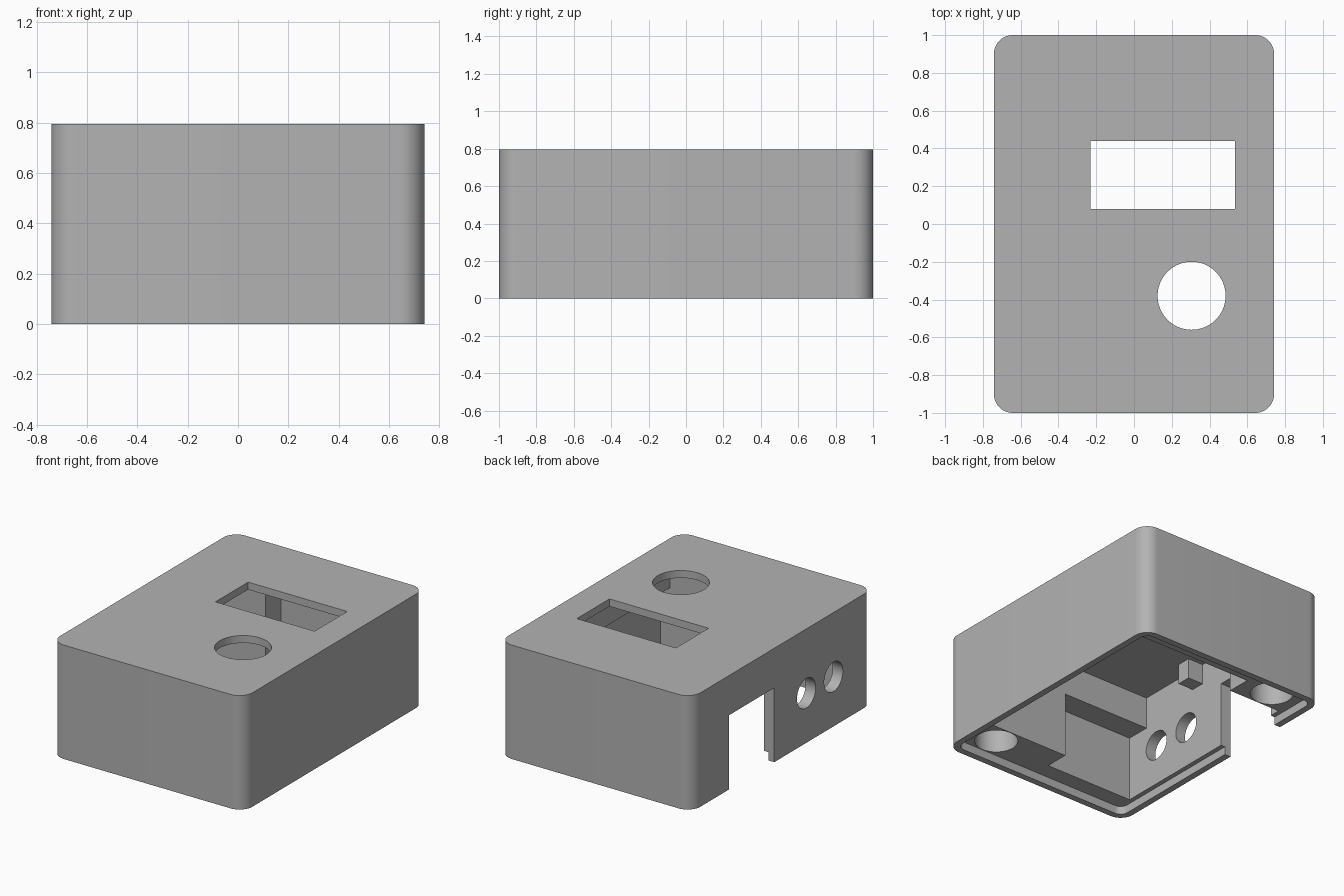
import bpy
import bmesh
from mathutils import Matrix, Vector

if "Cube" in bpy.data.objects:
    bpy.data.objects.remove(bpy.data.objects["Cube"])

grey = bpy.data.materials.new("light grey plastic")
grey.use_nodes = True
colour = (0.45, 0.45, 0.45, 1)
grey.diffuse_color = colour
grey.node_tree.nodes["Principled BSDF"].inputs["Base Color"].default_value = colour


def make_object(name, bm):
    bmesh.ops.recalc_face_normals(bm, faces=bm.faces)
    mesh = bpy.data.meshes.new(name)
    bm.to_mesh(mesh)
    bm.free()
    mesh.materials.append(grey)
    obj = bpy.data.objects.new(name, mesh)
    bpy.context.collection.objects.link(obj)
    return obj


def box(name, low, high, radius=0):
    """Box between two corners, with optional rounded upright edges."""
    bm = bmesh.new()
    low, high = Vector(low), Vector(high)
    size = high - low
    bmesh.ops.create_cube(bm, size=1, matrix=Matrix.Translation((low + high) / 2)
                          @ Matrix.Diagonal((*size, 1)))
    if radius:
        upright = [e for e in bm.edges
                   if abs(e.verts[0].co.z - e.verts[1].co.z) > size.z / 2]
        bmesh.ops.bevel(bm, geom=upright, offset=radius, offset_type='OFFSET',
                        segments=12, profile=0.5, affect='EDGES')
    return make_object(name, bm)


def cylinder(name, centre, radius, depth, axis='Z'):
    bm = bmesh.new()
    turn = Matrix.Rotation(1.570796, 4, 'Y') if axis == 'X' else Matrix.Identity(4)
    bmesh.ops.create_cone(bm, cap_ends=True, segments=64, radius1=radius,
                          radius2=radius, depth=depth,
                          matrix=Matrix.Translation(centre) @ turn)
    return make_object(name, bm)


def cut(target, cutter):
    cutter.hide_render = True
    mod = target.modifiers.new("cut", 'BOOLEAN')
    mod.operation = 'DIFFERENCE'
    mod.solver = 'EXACT'
    mod.object = cutter
    bpy.context.view_layer.objects.active = target
    bpy.ops.object.modifier_apply(modifier=mod.name)
    bpy.data.objects.remove(cutter)


# Outer shell block
W, L, H = 0.742, 1.0, 0.795
IN_X, BLOCK_Y, RECESS_Y = 0.664, 0.665, 0.836
CEILING, LEDGE_Z, LEDGE_X, STEP_Z = 0.743, 0.575, 0.588, 0.518
case = box("case", (-W, -L, 0), (W, L, H), 0.1)

# Rebate for the bottom cover
cut(case, box("rebate", (-W + .046, -L + .046, -.1), (W - .046, L - .046, .058), 0.055))

# Main cavity, narrower above the ledge on the left wall
cut(case, box("cavity", (-IN_X, -BLOCK_Y, -.1), (IN_X, BLOCK_Y, LEDGE_Z)))
cut(case, box("upper_cavity", (-IN_X, -BLOCK_Y, .4), (LEDGE_X, BLOCK_Y, CEILING)))

# Recesses in the front and back end blocks
cut(case, box("front_recess", (-IN_X, -RECESS_Y, -.1), (.023, -.6, STEP_Z)))
cut(case, box("back_recess", (-.255, .6, -.1), (IN_X, RECESS_Y, LEDGE_Z)))
cut(case, box("back_upper_recess", (-.255, .6, .4), (LEDGE_X, RECESS_Y, CEILING)))

# Blind round sockets in opposite corners
for s in (1, -1):
    cut(case, cylinder("socket", (.486 * s, -.81 * s, .1), .14, .5))

# Display window and round opening in the top
cut(case, box("window", (-.23, .08, .65), (.535, .44, .9)))
cut(case, cylinder("knob_opening", (.305, -.38, .8), .18, .3))

# Side notch and two round ports in the right wall
cut(case, box("notch", (-.9, .087, -.1), (-.64, .588, STEP_Z)))
for y in (-.267, -.566):
    cut(case, cylinder("port", (-.75, y, .346), .103, .22, 'X'))

bpy.ops.object.select_all(action='DESELECT')
case.select_set(True)
bpy.context.view_layer.objects.active = case
bpy.ops.object.shade_smooth_by_angle(angle=0.5)

# Small hanging post inside the right wall
box("hanging_post", (-.68, -.2, .6), (-.545, -.1, .76))
